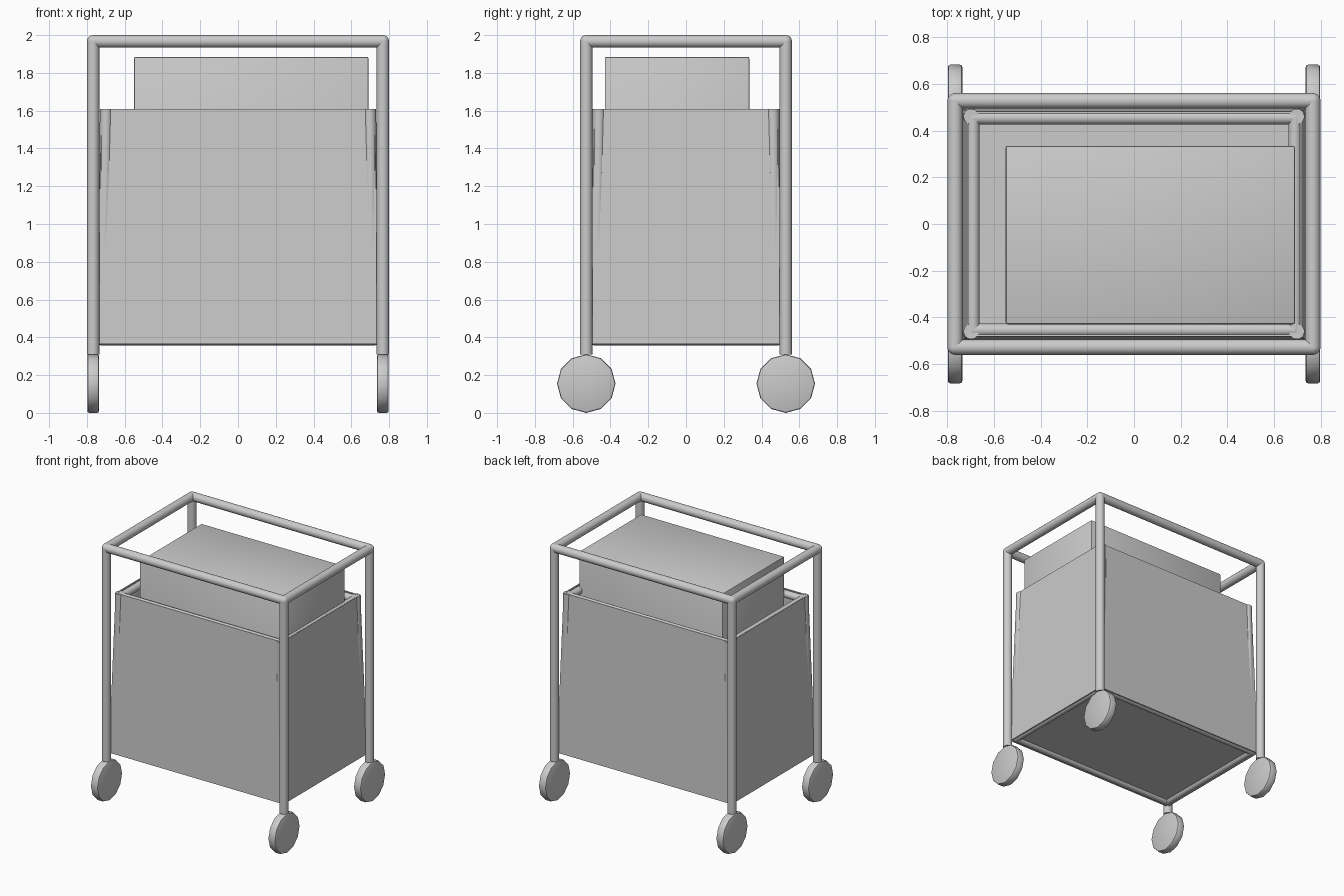
import bpy, bmesh, math
from mathutils import Vector

if "Cube" in bpy.data.objects:
    bpy.data.objects.remove(bpy.data.objects["Cube"])

R = 0.033


def finish(bm, name, smooth=True):
    mesh = bpy.data.meshes.new(name)
    bmesh.ops.recalc_face_normals(bm, faces=bm.faces)
    bm.to_mesh(mesh)
    bm.free()
    ob = bpy.data.objects.new(name, mesh)
    bpy.context.collection.objects.link(ob)
    if smooth:
        bpy.ops.object.select_all(action='DESELECT')
        ob.select_set(True)
        bpy.context.view_layer.objects.active = ob
        bpy.ops.object.shade_smooth_by_angle(angle=math.radians(40))
    return ob


def tube(bm, a, b, r):
    a, b = Vector(a), Vector(b)
    d = b - a
    mat = d.to_track_quat('Z', 'Y').to_matrix().to_4x4()
    mat.translation = (a + b) / 2
    bmesh.ops.create_cone(bm, cap_ends=True, segments=20, radius1=r, radius2=r,
                          depth=d.length, matrix=mat)


def corners(x, y, z):
    return [Vector((sx * x, sy * y, z)) for sx, sy in ((-1, -1), (1, -1), (1, 1), (-1, 1))]


def ring(bm, pts, r):
    for i, p in enumerate(pts):
        tube(bm, p, pts[(i + 1) % 4], r)
        mat = p.to_track_quat('Z', 'Y').to_matrix().to_4x4()
        mat.identity()
        mat.translation = p
        bmesh.ops.create_uvsphere(bm, u_segments=20, v_segments=10, radius=r, matrix=mat)


def box(name, lo, hi, bevel):
    bm = bmesh.new()
    bmesh.ops.create_cube(bm, size=1)
    for v in bm.verts:
        v.co = [hi[i] if v.co[i] > 0 else lo[i] for i in range(3)]
    if bevel:
        bmesh.ops.bevel(bm, geom=bm.edges[:], offset=bevel, segments=2, profile=0.5,
                        affect='EDGES')
    return finish(bm, name)


# Outer frame: four posts and the top rail
bm = bmesh.new()
for p in corners(0.767, 0.528, 0.31):
    tube(bm, p, (p.x, p.y, 1.967), R)
ring(bm, corners(0.767, 0.528, 1.967), R)
finish(bm, "outer_frame")

# Inner leaning frame with top and bottom rails
bm = bmesh.new()
for a, b in zip(corners(0.715, 0.475, 0.385), corners(0.698, 0.461, 1.608)):
    tube(bm, a, b, R)
ring(bm, corners(0.69, 0.455, 1.582), 0.028)
ring(bm, corners(0.722, 0.482, 0.385), 0.028)
finish(bm, "inner_frame")

# Tapered side panels, open at the top
bm = bmesh.new()
low = [bm.verts.new(p) for p in corners(0.755, 0.515, 0.365)]
top = [bm.verts.new(p) for p in corners(0.72, 0.483, 1.61)]
for i in range(4):
    j = (i + 1) % 4
    bm.faces.new((low[i], low[j], top[j], top[i]))
panels = finish(bm, "side_panels", smooth=False)
solid = panels.modifiers.new("thickness", 'SOLIDIFY')
solid.thickness = 0.012
solid.offset = -1

# Floor and the box standing inside
box("floor_panel", (-0.74, -0.5, 0.378), (0.74, 0.5, 0.395), 0)
box("inner_box", (-0.55, -0.43, 0.395), (0.69, 0.335, 1.885), 0.008)

# Wheels
bm = bmesh.new()
for p in corners(0.767, 0.528, 0.155):
    w = bmesh.new()
    bmesh.ops.create_cone(w, cap_ends=True, segments=12, radius1=0.155, radius2=0.155,
                          depth=0.062)
    rim = [e for e in w.edges if abs(e.verts[0].co.z - e.verts[1].co.z) < 1e-4]
    bmesh.ops.bevel(w, geom=rim, offset=0.01, segments=2, profile=0.5, affect='EDGES')
    for v in w.verts:
        v.co = (p.x + v.co.z, p.y + v.co.x, p.z + v.co.y)
    tmp = bpy.data.meshes.new("wheel_part")
    w.to_mesh(tmp)
    w.free()
    bm.from_mesh(tmp)
    bpy.data.meshes.remove(tmp)
finish(bm, "wheels")
